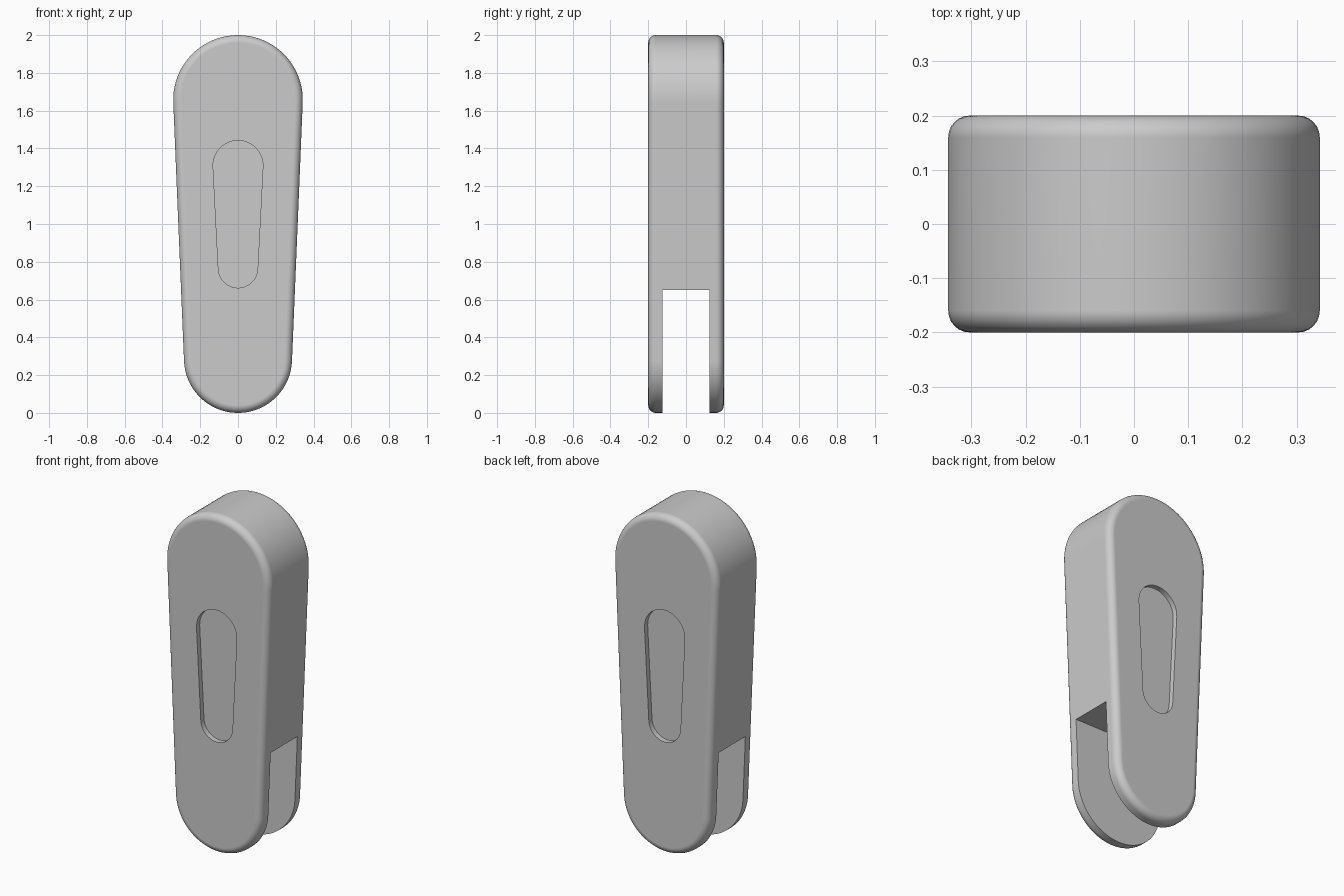
import bpy, bmesh, math

cube = bpy.data.objects.get("Cube")
if cube:
    bpy.data.objects.remove(cube, do_unlink=True)

grey = bpy.data.materials.new("plain grey")
grey.use_nodes = True
colour = (0.6, 0.6, 0.6, 1)
grey.diffuse_color = colour
grey.node_tree.nodes["Principled BSDF"].inputs["Base Color"].default_value = colour


def tapered_outline(top, r_top, bottom, r_bottom, steps=40):
    """Outline (x, z) of two circles joined by their tangent lines."""
    z_top, z_bottom = top - r_top, bottom + r_bottom
    tilt = math.asin((r_top - r_bottom) / (z_top - z_bottom))
    points = []
    for z, r, start, sweep in ((z_top, r_top, -tilt, math.pi + 2 * tilt),
                               (z_bottom, r_bottom, math.pi + tilt, math.pi - 2 * tilt)):
        for i in range(steps + 1):
            a = start + sweep * i / steps
            points.append((r * math.cos(a), z + r * math.sin(a)))
    return points


def prism(name, outline, y0, y1, rounding=0):
    """Extrude an outline along y, optionally rounding both rims."""
    bm = bmesh.new()
    face = bm.faces.new([bm.verts.new((x, y0, z)) for x, z in outline])
    moved = bmesh.ops.extrude_face_region(bm, geom=[face])["geom"]
    bmesh.ops.translate(bm, vec=(0, y1 - y0, 0),
                        verts=[v for v in moved if isinstance(v, bmesh.types.BMVert)])
    bmesh.ops.recalc_face_normals(bm, faces=bm.faces)
    if rounding:
        rims = [e for e in bm.edges if abs(e.verts[0].co.y - e.verts[1].co.y) < 1e-5]
        bmesh.ops.bevel(bm, geom=rims, offset=rounding, segments=6,
                        profile=0.5, affect='EDGES')
    mesh = bpy.data.meshes.new(name)
    bm.to_mesh(mesh)
    bm.free()
    mesh.materials.append(grey)
    obj = bpy.data.objects.new(name, mesh)
    bpy.context.collection.objects.link(obj)
    return obj


# Rounded, tapered body
body = prism("body", tapered_outline(2, 0.343, 0, 0.286), -0.2, 0.2, 0.04)

# Cutters: the fork slot, and a shallow recess on front and back
recess = tapered_outline(1.442, 0.132, 0.662, 0.104, 24)
slot = [(-0.5, -0.2), (0.5, -0.2), (0.5, 0.65), (-0.5, 0.65)]
cutters = [prism("slot_cutter", slot, -0.125, 0.125),
           prism("front_recess_cutter", recess, -0.3, -0.17),
           prism("back_recess_cutter", recess, 0.17, 0.3)]

bpy.ops.object.select_all(action='DESELECT')
body.select_set(True)
bpy.context.view_layer.objects.active = body
for cutter in cutters:
    cut = body.modifiers.new(cutter.name, 'BOOLEAN')
    cut.operation = 'DIFFERENCE'
    cut.solver = 'EXACT'
    cut.object = cutter
    bpy.ops.object.modifier_apply(modifier=cut.name)
    bpy.data.objects.remove(cutter, do_unlink=True)

# Smooth rounded rims with flat faces kept flat
bpy.ops.object.shade_smooth_by_angle(angle=math.radians(30))
weighted = body.modifiers.new("flat faces", 'WEIGHTED_NORMAL')
weighted.keep_sharp = True
